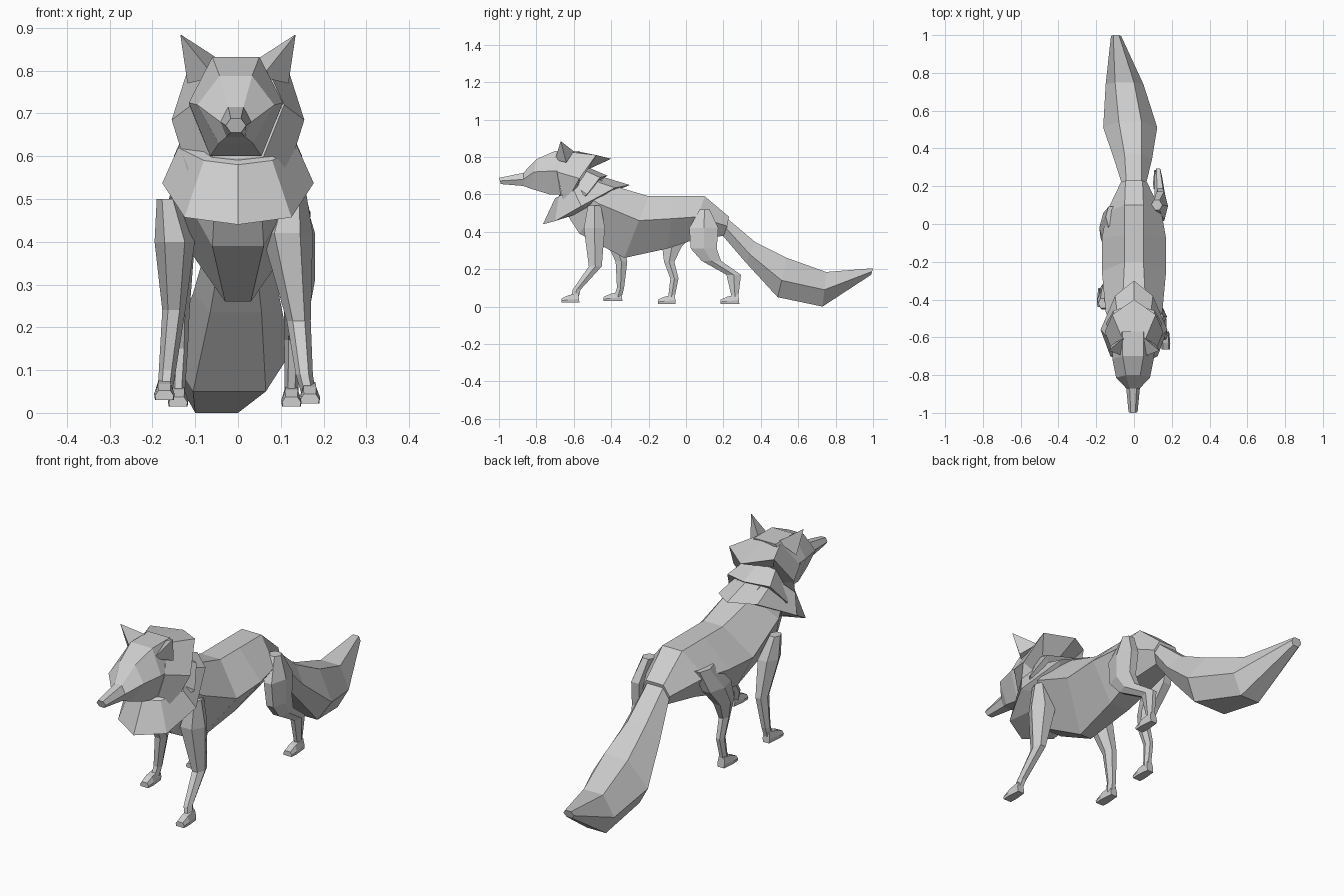
import bpy, bmesh, math

fur = bpy.data.materials.new("light grey fur")
fur.diffuse_color = (0.62, 0.62, 0.62, 1)


def loft(name, rings):
    """Skin a closed, flat-shaded solid through rings of equal point count."""
    bm = bmesh.new()
    vs = [[bm.verts.new(p) for p in r] for r in rings]
    n = len(rings[0])
    for a, b in zip(vs, vs[1:]):
        for i in range(n):
            j = (i + 1) % n
            bm.faces.new((a[i], a[j], b[j], b[i]))
    bm.faces.new(vs[0])
    bm.faces.new(vs[-1])
    bmesh.ops.recalc_face_normals(bm, faces=bm.faces)
    me = bpy.data.meshes.new(name)
    bm.to_mesh(me)
    bm.free()
    me.materials.append(fur)
    ob = bpy.data.objects.new(name, me)
    bpy.context.collection.objects.link(ob)
    return ob


def hexa(cx, yt, yb, zt, zs, zb, a, w, b):
    """Six-sided section: top, side and bottom heights with half widths; may lean in y."""
    def p(x, z):
        return (cx + x, yb + (yt - yb) * (z - zb) / (zt - zb), z)
    return [p(a, zt), p(w, zs), p(b, zb), p(-b, zb), p(-w, zs), p(-a, zt)]


def mirrored(half):
    """Close a half ring that runs from top centre to bottom centre."""
    return half + [(-x, y, z) for x, y, z in reversed(half[1:-1])]


# Body, from neck to rump
loft("body", [hexa(*r) for r in (
    (0, -0.54, -0.68, 0.72, 0.64, 0.56, 0.05, 0.09, 0.05),
    (0, -0.40, -0.57, 0.65, 0.55, 0.39, 0.06, 0.15, 0.06),
    (0, -0.20, -0.33, 0.59, 0.46, 0.26, 0.05, 0.17, 0.03),
    (0, -0.06, -0.10, 0.59, 0.47, 0.31, 0.05, 0.17, 0.05),
    (0, 0.10, 0.02, 0.59, 0.48, 0.35, 0.05, 0.145, 0.06),
    (0, 0.23, 0.21, 0.48, 0.43, 0.38, 0.045, 0.07, 0.04))])

# Head with long muzzle
loft("head", [hexa(*r) for r in (
    (-0.005, -1.00, -0.99, 0.688, 0.672, 0.655, 0.012, 0.024, 0.012),
    (-0.005, -0.87, -0.87, 0.715, 0.68, 0.645, 0.018, 0.036, 0.022),
    (-0.005, -0.80, -0.83, 0.788, 0.72, 0.63, 0.038, 0.09, 0.04),
    (-0.005, -0.70, -0.73, 0.832, 0.725, 0.60, 0.055, 0.11, 0.06),
    (-0.005, -0.57, -0.62, 0.832, 0.72, 0.60, 0.055, 0.11, 0.06))])

# Ears: three-sided spikes with a small tip
for side, s in (("left", -1), ("right", 1)):
    base = [(0.055, -0.70, 0.785), (0.118, -0.64, 0.77), (0.05, -0.60, 0.83)]
    tip = (0.135, -0.67, 0.885)
    ring = [(s * x, y, z) for x, y, z in base]
    top = [(s * (tip[0] + (x - tip[0]) * 0.02), tip[1] + (y - tip[1]) * 0.02,
            tip[2] + (z - tip[2]) * 0.02) for x, y, z in base]
    loft(side + "_ear", [ring, top])

# Ruff layers: each flares back from the head and tucks in under itself
loft("cheek_ruff", [mirrored(r) for r in (
    [(0, -0.59, 0.832), (0.06, -0.61, 0.825), (0.108, -0.69, 0.72),
     (0.06, -0.67, 0.60), (0, -0.68, 0.595)],
    [(0, -0.40, 0.79), (0.115, -0.48, 0.81), (0.155, -0.57, 0.685),
     (0.11, -0.65, 0.54), (0, -0.67, 0.535)],
    [(0, -0.52, 0.735), (0.07, -0.54, 0.74), (0.09, -0.57, 0.66),
     (0.07, -0.60, 0.56), (0, -0.61, 0.55)])])
loft("neck_ruff", [mirrored(r) for r in (
    [(0, -0.56, 0.76), (0.07, -0.57, 0.74), (0.10, -0.60, 0.65),
     (0.06, -0.63, 0.58), (0, -0.63, 0.57)],
    [(0, -0.42, 0.70), (0.11, -0.46, 0.69), (0.15, -0.53, 0.60),
     (0.09, -0.62, 0.54), (0, -0.64, 0.53)],
    [(0, -0.48, 0.66), (0.07, -0.50, 0.65), (0.10, -0.53, 0.58),
     (0.06, -0.58, 0.53), (0, -0.59, 0.52)])])
loft("chest_ruff", [mirrored(r) for r in (
    [(0, -0.50, 0.71), (0.08, -0.54, 0.69), (0.14, -0.60, 0.62),
     (0.08, -0.68, 0.59), (0, -0.70, 0.58)],
    [(0, -0.30, 0.65), (0.10, -0.38, 0.635), (0.177, -0.56, 0.537),
     (0.125, -0.70, 0.457), (-0.0, -0.765, 0.44)],
    [(0, -0.40, 0.61), (0.07, -0.45, 0.59), (0.12, -0.53, 0.53),
     (0.07, -0.60, 0.49), (0, -0.63, 0.48)])])

# Bushy tail, drooping and then turning up at the tip
loft("tail", [hexa(*r) for r in (
    (0, 0.21, 0.20, 0.48, 0.43, 0.375, 0.04, 0.062, 0.04),
    (-0.005, 0.37, 0.32, 0.345, 0.28, 0.235, 0.045, 0.10, 0.06),
    (-0.02, 0.54, 0.49, 0.26, 0.14, 0.05, 0.06, 0.143, 0.085),
    (-0.05, 0.75, 0.73, 0.185, 0.09, 0.0, 0.05, 0.10, 0.05),
    (-0.095, 1.00, 0.99, 0.205, 0.188, 0.17, 0.015, 0.027, 0.015))])


def leg(name, foot, rings):
    """Six-sided leg through (x, y, z, half width, half depth), plus a wedge paw."""
    loft(name, [[(x + rx * math.cos(k * math.pi / 3), y + ry * math.sin(k * math.pi / 3), z)
                 for k in range(6)] for x, y, z, rx, ry in rings])
    cx, front, back, z0 = foot
    loft(name + "_paw", [hexa(*r) for r in (
        (cx, front, front, z0 + 0.022, z0 + 0.01, z0, 0.014, 0.022, 0.02),
        (cx, front + 0.035, front + 0.035, z0 + 0.038, z0 + 0.014, z0, 0.015, 0.024, 0.022),
        (cx, back - 0.005, back, z0 + 0.05, z0 + 0.02, z0, 0.013, 0.018, 0.016))])


leg("front_right_leg", (0.168, -0.665, -0.57, 0.022), (
    (0.13, -0.49, 0.54, 0.025, 0.04), (0.115, -0.49, 0.42, 0.06, 0.065),
    (0.142, -0.485, 0.215, 0.028, 0.04), (0.155, -0.585, 0.09, 0.02, 0.024),
    (0.165, -0.595, 0.045, 0.017, 0.024)))
leg("front_left_leg", (-0.172, -0.44, -0.34, 0.03), (
    (-0.165, -0.42, 0.50, 0.025, 0.03), (-0.148, -0.40, 0.40, 0.047, 0.06),
    (-0.15, -0.345, 0.24, 0.027, 0.036), (-0.165, -0.35, 0.10, 0.02, 0.022),
    (-0.17, -0.365, 0.05, 0.017, 0.024)))
leg("hind_right_leg", (0.125, 0.185, 0.285, 0.015), (
    (0.12, 0.10, 0.52, 0.03, 0.03), (0.14, 0.095, 0.42, 0.04, 0.09),
    (0.145, 0.095, 0.31, 0.035, 0.08), (0.138, 0.135, 0.245, 0.03, 0.06),
    (0.128, 0.255, 0.17, 0.02, 0.045), (0.125, 0.262, 0.05, 0.016, 0.02)))
leg("hind_left_leg", (-0.14, -0.15, -0.055, 0.015), (
    (-0.12, 0.04, 0.51, 0.03, 0.06), (-0.142, -0.02, 0.41, 0.042, 0.09),
    (-0.142, -0.075, 0.32, 0.035, 0.06), (-0.135, -0.09, 0.24, 0.022, 0.032),
    (-0.135, -0.062, 0.15, 0.018, 0.025), (-0.14, -0.078, 0.05, 0.016, 0.02)))
